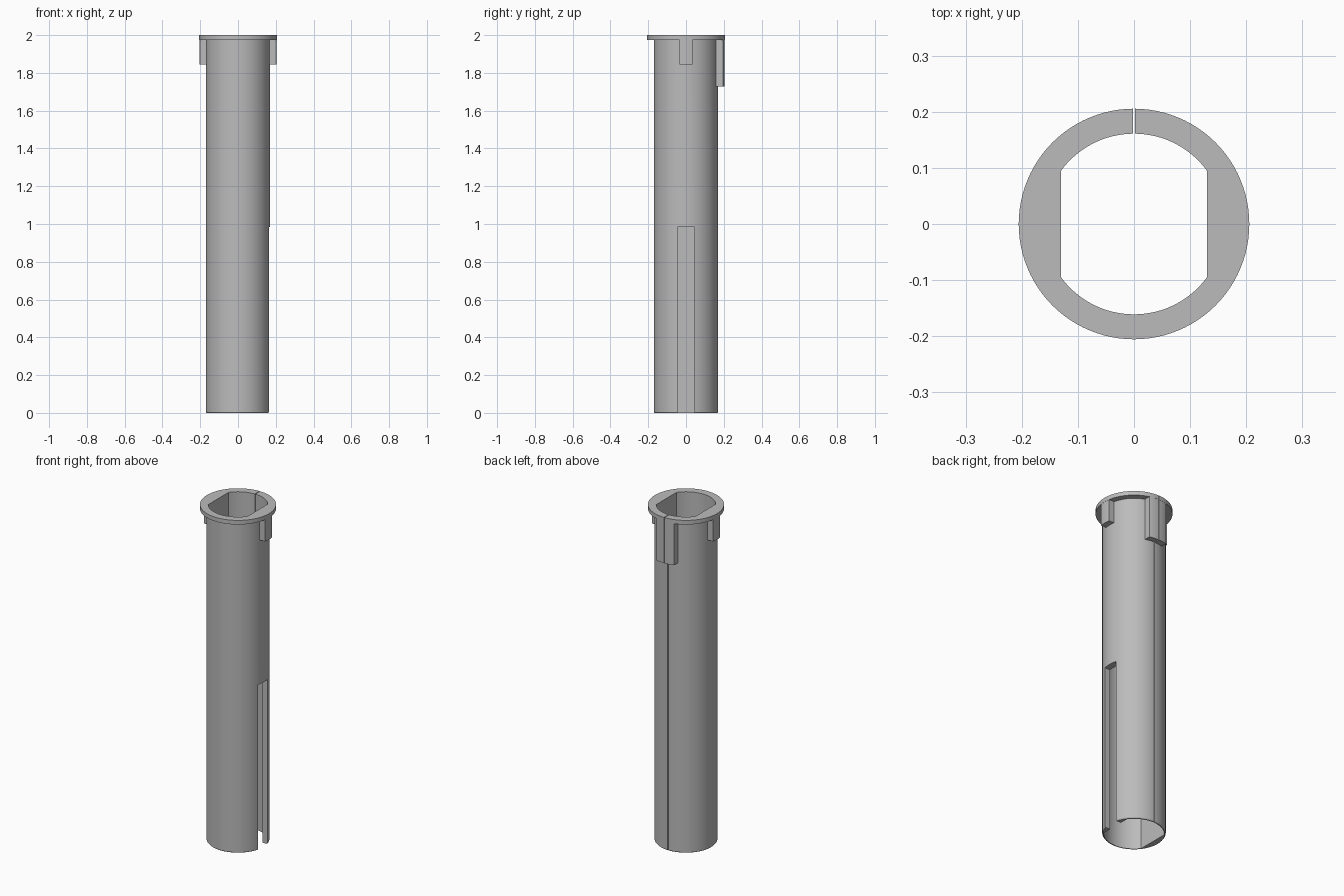
import bpy, bmesh, math
from mathutils import Matrix

cube = bpy.data.objects.get("Cube")
if cube:
    bpy.data.objects.remove(cube, do_unlink=True)

SEGMENTS = 96
TOP = 2.0
TUBE_R, BORE_R, FLANGE_R = 0.17, 0.161, 0.2055
FLANGE_Z = 1.975
FLAT_X = 0.13

grey = bpy.data.materials.new("plain grey")
grey.use_nodes = True
grey.diffuse_color = (0.5, 0.5, 0.5, 1)
grey.node_tree.nodes["Principled BSDF"].inputs["Base Color"].default_value = (0.5, 0.5, 0.5, 1)


def finish(name, bm):
    bmesh.ops.recalc_face_normals(bm, faces=bm.faces)
    mesh = bpy.data.meshes.new(name)
    bm.to_mesh(mesh)
    bm.free()
    mesh.materials.append(grey)
    obj = bpy.data.objects.new(name, mesh)
    bpy.context.collection.objects.link(obj)
    return obj


def lathe(name, profile):
    """Closed solid turned from (radius, height) pairs."""
    bm = bmesh.new()
    rings = []
    for r, z in profile:
        angles = [math.tau * i / SEGMENTS for i in range(SEGMENTS)]
        rings.append([bm.verts.new((r * math.cos(a), r * math.sin(a), z)) for a in angles])
    for low, high in zip(rings, rings[1:]):
        for i in range(SEGMENTS):
            j = (i + 1) % SEGMENTS
            bm.faces.new((low[i], low[j], high[j], high[i]))
    bm.faces.new(rings[0])
    bm.faces.new(rings[-1])
    return finish(name, bm)


def prism(name, outline, z0, z1, turn=0):
    """Flat outline extruded upward, turned about z."""
    bm = bmesh.new()
    face = bm.faces.new([bm.verts.new((x, y, z0)) for x, y in outline])
    up = bmesh.ops.extrude_face_region(bm, geom=[face])["geom"]
    verts = [v for v in up if isinstance(v, bmesh.types.BMVert)]
    bmesh.ops.translate(bm, verts=verts, vec=(0, 0, z1 - z0))
    bmesh.ops.transform(bm, matrix=Matrix.Rotation(turn, 4, "Z"), verts=bm.verts)
    return finish(name, bm)


def box(name, x0, x1, y0, y1, z0, z1):
    return prism(name, [(x0, y0), (x1, y0), (x1, y1), (x0, y1)], z0, z1)


def tab(name, half_width, z0, turn):
    """Block with a curved outer face, hanging below the flange."""
    r = FLANGE_R - 0.0005
    a = math.asin(half_width / r)
    arc = [a * (i / 6 - 1) for i in range(13)]
    outline = [(r * math.cos(t), r * math.sin(t)) for t in arc]
    outline += [(0.1, half_width), (0.1, -half_width)]
    return prism(name, outline, z0, FLANGE_Z + 0.01, turn)


def combine(target, other, operation):
    mod = target.modifiers.new(other.name, "BOOLEAN")
    mod.operation = operation
    mod.solver = "EXACT"
    mod.object = other
    bpy.context.view_layer.objects.active = target
    bpy.ops.object.modifier_apply(modifier=mod.name)
    bpy.data.objects.remove(other, do_unlink=True)


# Turned body with bottom chamfer and top flange
sleeve = lathe("flanged_sleeve", [(TUBE_R - 0.004, 0), (TUBE_R, 0.006), (TUBE_R, FLANGE_Z),
                                  (FLANGE_R, FLANGE_Z), (FLANGE_R, TOP)])

# Locating tabs: two short at the sides, one long at the back
for name, width, z0, turn in (("left_tab", 0.034, 1.845, 0),
                              ("right_tab", 0.034, 1.845, math.pi),
                              ("back_tab", 0.058, 1.727, math.pi / 2)):
    combine(sleeve, tab(name, width, z0, turn), "UNION")

# Round bore with two flat sides
corner = math.acos(FLAT_X / BORE_R)
sweep = math.pi - 2 * corner
arc = [corner + sweep * i / 32 for i in range(33)]
bore = [(BORE_R * math.cos(t), BORE_R * math.sin(t)) for t in arc]
bore += [(-x, -y) for x, y in bore]
combine(sleeve, prism("bore_cutter", bore, -0.1, TOP + 0.1), "DIFFERENCE")

# Lower slot in the left wall, and full-height slit in the back
combine(sleeve, box("slot_cutter", 0.1, 0.3, -0.045, 0.045, -0.1, 0.985), "DIFFERENCE")
combine(sleeve, box("slit_cutter", -0.002, 0.002, 0.1, 0.3, -0.1, TOP + 0.1), "DIFFERENCE")

# Smooth round walls, crisp edges
bpy.ops.object.select_all(action="DESELECT")
sleeve.select_set(True)
bpy.context.view_layer.objects.active = sleeve
bpy.ops.object.shade_smooth_by_angle(angle=math.radians(25))
